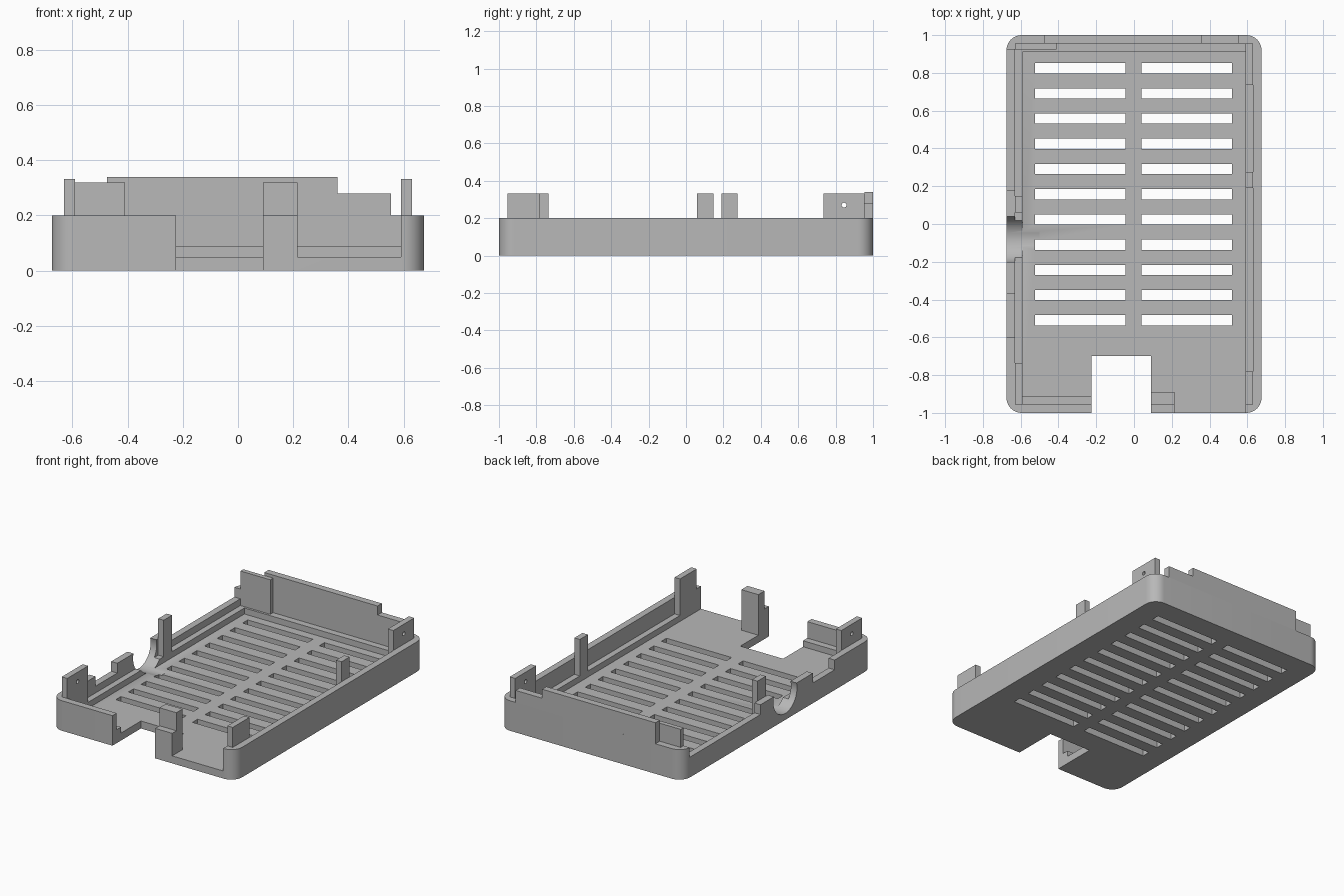
import bpy, bmesh, math
from mathutils import Matrix, Vector

if "Cube" in bpy.data.objects:
    bpy.data.objects.remove(bpy.data.objects["Cube"], do_unlink=True)

grey = bpy.data.materials.new("grey plastic")
grey.use_nodes = True
grey.diffuse_color = (0.48, 0.48, 0.48, 1)
grey.node_tree.nodes["Principled BSDF"].inputs["Base Color"].default_value = grey.diffuse_color


def new_object(name, bm):
    mesh = bpy.data.meshes.new(name)
    bm.to_mesh(mesh)
    bm.free()
    mesh.materials.append(grey)
    obj = bpy.data.objects.new(name, mesh)
    bpy.context.collection.objects.link(obj)
    return obj


def add_box(bm, x, y, z):
    """Box spanning the (low, high) range on each axis."""
    centre = Vector([(a + b) / 2 for a, b in (x, y, z)])
    size = [b - a for a, b in (x, y, z)]
    matrix = Matrix.Translation(centre) @ Matrix.Diagonal((*size, 1))
    return bmesh.ops.create_cube(bm, size=1, matrix=matrix)["verts"]


def box(name, x, y, z):
    bm = bmesh.new()
    add_box(bm, x, y, z)
    return new_object(name, bm)


def rod(name, y, z, radius, x, sides):
    """Cylinder along x."""
    bm = bmesh.new()
    matrix = Matrix.Translation(((x[0] + x[1]) / 2, y, z)) @ Matrix.Rotation(math.pi / 2, 4, "Y")
    bmesh.ops.create_cone(bm, cap_ends=True, segments=sides, radius1=radius,
                          radius2=radius, depth=x[1] - x[0], matrix=matrix)
    return new_object(name, bm)


def cut(obj, cutter):
    mod = obj.modifiers.new("cut", "BOOLEAN")
    mod.operation = "DIFFERENCE"
    mod.solver = "EXACT"
    mod.object = cutter
    cutter.hide_render = True
    bpy.context.view_layer.update()
    graph = bpy.context.evaluated_depsgraph_get()
    mesh = bpy.data.meshes.new_from_object(obj.evaluated_get(graph))
    obj.modifiers.clear()
    obj.data = mesh
    bpy.data.objects.remove(cutter, do_unlink=True)


W, L, H = 0.675, 1.0, 0.2
FLOOR, LEDGE = 0.05, 0.09
LIP_X, LIP_Y = 0.63, 0.955
IN_X, IN_Y = 0.59, 0.91

# Tray block with rounded upright corners
bm = bmesh.new()
add_box(bm, (-W, W), (-L, L), (0, H))
upright = [e for e in bm.edges if abs(e.verts[0].co.z - e.verts[1].co.z) > 0.1]
bmesh.ops.bevel(bm, geom=upright, offset=0.08, segments=10, profile=0.5, affect="EDGES")
tray = new_object("tray", bm)

# Stepped cavity: wide above the ledge, narrower down to the floor
cut(tray, box("lip_cutter", (-LIP_X, LIP_X), (-LIP_Y, LIP_Y), (LEDGE, 1)))
cut(tray, box("well_cutter", (-IN_X, IN_X), (-IN_Y, IN_Y), (FLOOR, 1)))

# Vent slots in two columns
bm = bmesh.new()
for row in range(11):
    y = 0.825 - row * 0.1335
    for x in ((-0.525, -0.045), (0.04, 0.52)):
        add_box(bm, x, (y - 0.027, y + 0.027), (-0.1, 0.07))
cut(tray, new_object("vent_cutter", bm))

# Front notch, front opening and lowered side wall stretches
cut(tray, box("notch_cutter", (-0.225, 0.09), (-1.1, -0.7), (-0.1, 1)))
cut(tray, box("opening_cutter", (0.215, IN_X), (-1.1, -0.85), (FLOOR, 1)))
for y in ((0.18, 0.925), (-0.6, -0.37)):
    cut(tray, box("side_cutter", (-0.8, -0.61), y, (0.135, 1)))

# Round cable port in the right wall
cut(tray, rod("port_cutter", -0.08, 0.167, 0.1244, (-0.8, -0.5), 48))

# Raised back wall in two steps
box("back_wall_high", (-0.475, 0.36), (LIP_Y, L), (H, 0.34))
box("back_wall_low", (0.36, 0.555), (LIP_Y, L), (H, 0.28))

# Upright tabs standing on the ledge
tab_base = LEDGE - 0.01
box("back_tab", (-LIP_X, -0.41), (0.925, LIP_Y), (tab_base, 0.32))
box("front_post", (0.09, 0.215), (-LIP_Y, -0.89), (FLOOR - 0.01, 0.32))
left, right = (IN_X, LIP_X), (-LIP_X, -IN_X)
tabs = [
    ("left_front_tab", left, (-LIP_Y, -0.78), None),
    ("left_middle_tab", left, (0.19, 0.275), None),
    ("left_back_tab", left, (0.735, LIP_Y), 0.845),
    ("right_front_tab", right, (-LIP_Y, -0.735), -0.845),
    ("right_middle_tab", right, (0.06, 0.148), None),
]
for name, x, y, hole in tabs:
    tab = box(name, x, y, (tab_base, 0.333))
    if hole:
        cut(tab, rod("hole_cutter", hole, 0.27, 0.013, (x[0] - 0.1, x[1] + 0.1), 16))

# Smooth the rounded corners, port and holes
for obj in bpy.context.collection.objects:
    if obj.type == "MESH" and grey.name in obj.data.materials:
        bpy.ops.object.select_all(action="DESELECT")
        obj.select_set(True)
        bpy.context.view_layer.objects.active = obj
        bpy.ops.object.shade_smooth_by_angle(angle=math.radians(30))
